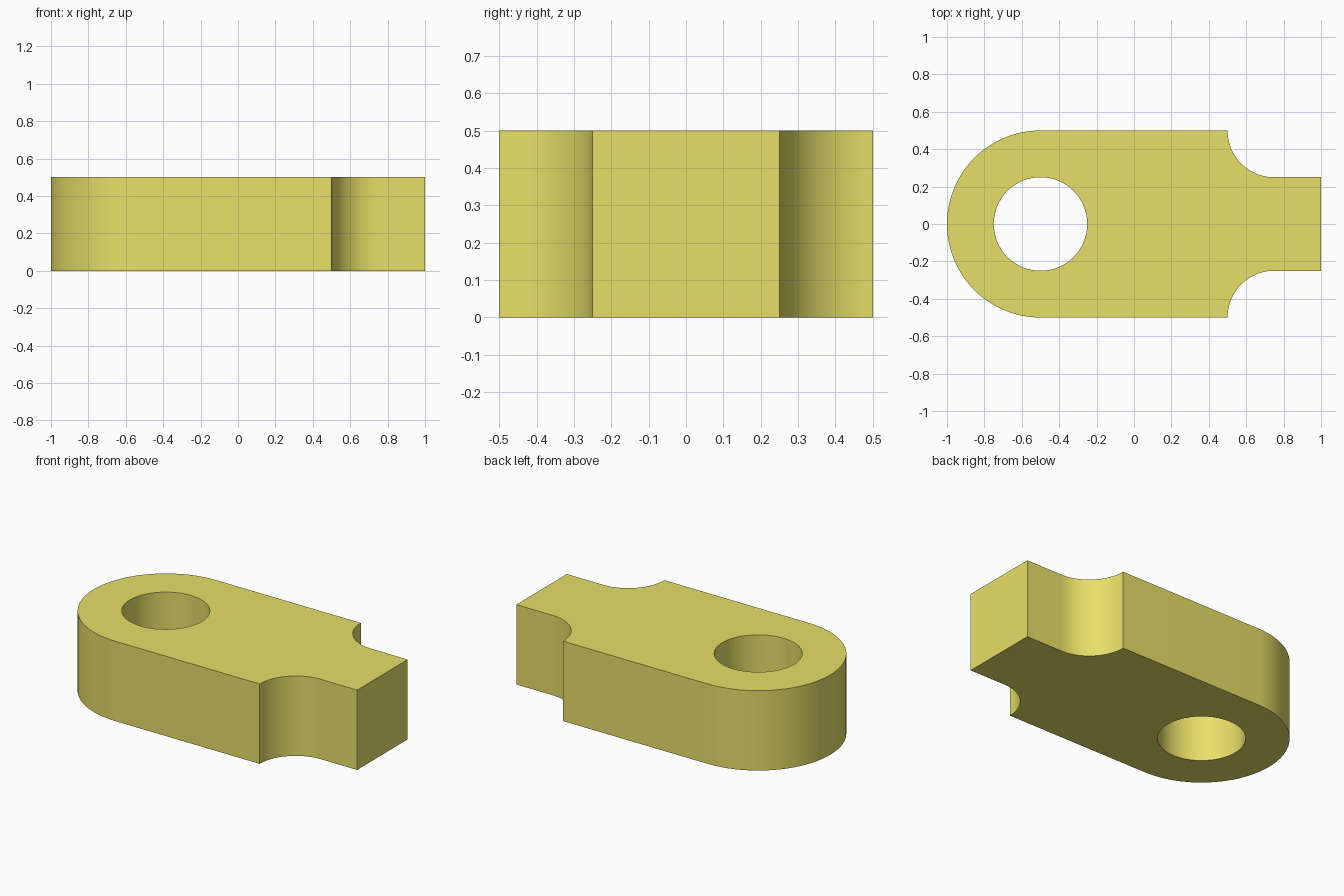
import bpy, bmesh
from math import radians, cos, sin

if "Cube" in bpy.data.objects:
    bpy.data.objects.remove(bpy.data.objects["Cube"])


def arc(cx, cy, r, a0, a1, n):
    """Points along an arc, both ends included."""
    angles = [radians(a0 + (a1 - a0) * i / n) for i in range(n + 1)]
    return [(cx + r * cos(a), cy + r * sin(a)) for a in angles]


def add_loop(bm, points):
    verts = [bm.verts.new((x, y, 0)) for x, y in points]
    return [bm.edges.new((v, verts[(i + 1) % len(verts)])) for i, v in enumerate(verts)]


# Outline: narrow tab, concave shoulder, round end, mirrored shoulder
outline = ([(1, 0.25)] + arc(0.75, 0.5, 0.25, 270, 180, 24)
           + arc(-0.5, 0, 0.5, 90, 270, 48)
           + arc(0.75, -0.5, 0.25, 180, 90, 24) + [(1, -0.25)])
hole = arc(-0.5, 0, 0.25, 0, 360, 64)[:-1]

# Fill the profile around the hole and extrude it to full height
bm = bmesh.new()
edges = add_loop(bm, outline) + add_loop(bm, hole)
bmesh.ops.triangle_fill(bm, edges=edges, use_beauty=True, use_dissolve=False)
result = bmesh.ops.extrude_face_region(bm, geom=bm.faces[:], use_keep_orig=True)
top = [g for g in result["geom"] if isinstance(g, bmesh.types.BMVert)]
bmesh.ops.translate(bm, verts=top, vec=(0, 0, 0.5))
bmesh.ops.recalc_face_normals(bm, faces=bm.faces[:])

mesh = bpy.data.meshes.new("link_plate")
bm.to_mesh(mesh)
bm.free()
plate = bpy.data.objects.new("link_plate", mesh)
bpy.context.collection.objects.link(plate)

# Yellow finish
mat = bpy.data.materials.new("yellow")
mat.diffuse_color = (0.80, 0.74, 0.14, 1)
mat.use_nodes = True
mat.node_tree.nodes["Principled BSDF"].inputs["Base Color"].default_value = mat.diffuse_color
mesh.materials.append(mat)

# Smooth curved walls, sharp rims
plate.select_set(True)
bpy.context.view_layer.objects.active = plate
bpy.ops.object.shade_smooth_by_angle(angle=radians(30))
